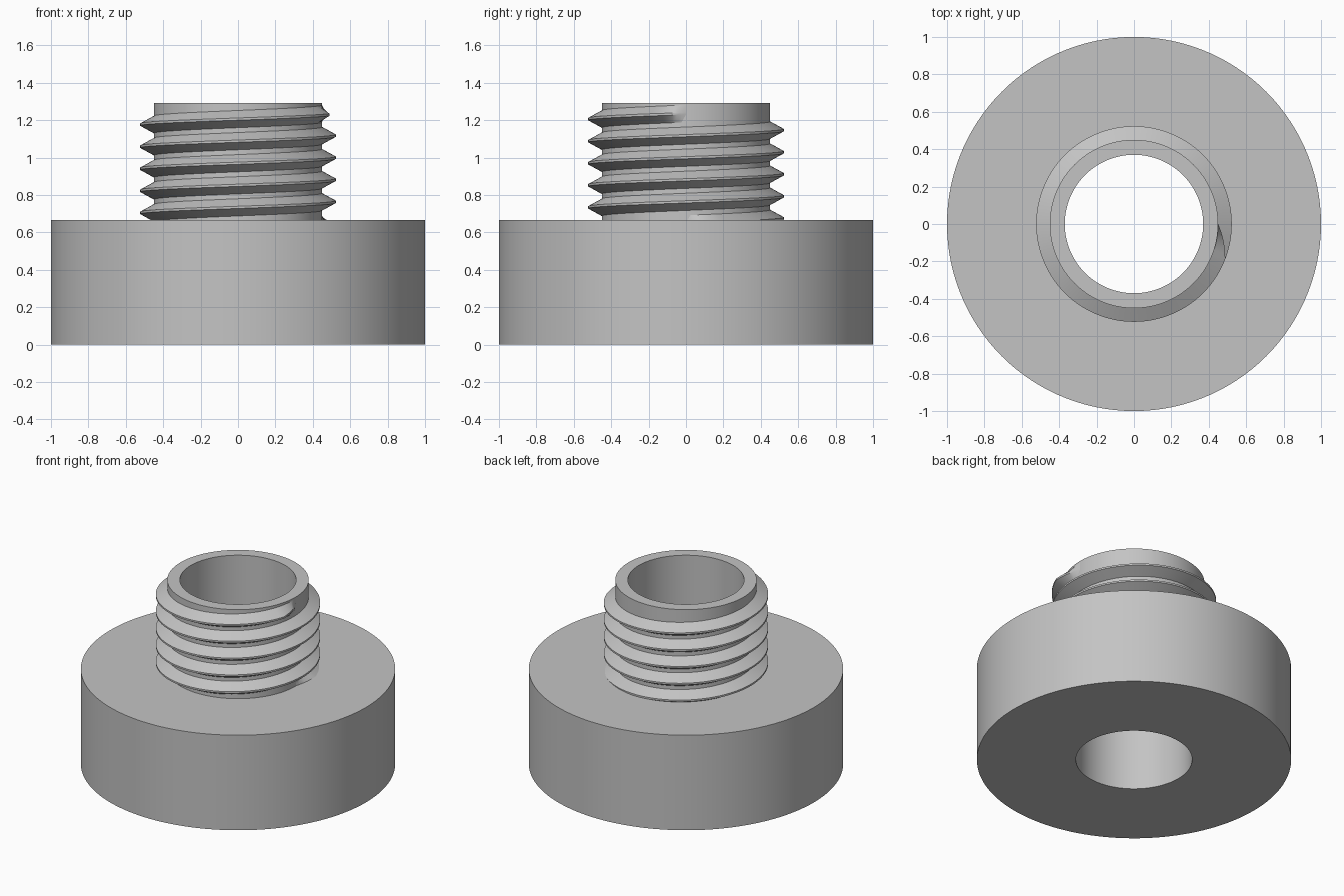
import bpy, bmesh, math

cube = bpy.data.objects.get("Cube")
if cube:
    bpy.data.objects.remove(cube, do_unlink=True)

STEPS = 120                  # segments per full turn
BORE, NECK, CREST, FLANGE = 0.37, 0.45, 0.523, 1.0
FLANGE_TOP, TOP = 0.667, 1.292
PITCH, TURNS, START_Z = 0.118, 5, 0.645
HALF_ROOT, HALF_CREST = 0.046, 0.006
TAPER = math.radians(21)     # run-out at both thread ends

grey = bpy.data.materials.new("plain grey")
grey.use_nodes = True
colour = (0.55, 0.55, 0.55, 1)
grey.diffuse_color = colour
grey.node_tree.nodes["Principled BSDF"].inputs["Base Color"].default_value = colour


def ring(bm, profile, angle, lift=0.0):
    """Place an (r, z) profile at an angle about the z axis."""
    return [bm.verts.new((r * math.cos(angle), r * math.sin(angle), z + lift))
            for r, z in profile]


def bridge(bm, a, b):
    """Join two closed rings with quads."""
    n = len(a)
    for i in range(n):
        j = (i + 1) % n
        bm.faces.new((a[i], b[i], b[j], a[j]))


def finish(bm, name):
    bmesh.ops.recalc_face_normals(bm, faces=bm.faces[:])
    mesh = bpy.data.meshes.new(name)
    bm.to_mesh(mesh)
    bm.free()
    mesh.materials.append(grey)
    obj = bpy.data.objects.new(name, mesh)
    bpy.context.collection.objects.link(obj)
    bpy.ops.object.select_all(action="DESELECT")
    obj.select_set(True)
    bpy.context.view_layer.objects.active = obj
    bpy.ops.object.shade_smooth_by_angle(angle=math.radians(25))


# Flange and hollow neck, revolved as one body
bm = bmesh.new()
body = [(BORE, 0), (FLANGE, 0), (FLANGE, FLANGE_TOP),
        (NECK, FLANGE_TOP), (NECK, TOP), (BORE, TOP)]
rings = [ring(bm, body, math.tau * i / STEPS) for i in range(STEPS)]
for i in range(STEPS):
    bridge(bm, rings[i], rings[(i + 1) % STEPS])
finish(bm, "flanged_body")

# Helical thread with tapered ends, rooted just inside the neck
bm = bmesh.new()
rings = []
for i in range(STEPS * TURNS + 1):
    angle = math.tau * i / STEPS
    end = min(angle, math.tau * TURNS - angle)
    crest = NECK + (CREST - NECK) * min(1, end / TAPER)
    inner = NECK - 0.01
    tooth = [(inner, -HALF_ROOT), (NECK, -HALF_ROOT), (crest, -HALF_CREST),
             (crest, HALF_CREST), (NECK, HALF_ROOT), (inner, HALF_ROOT)]
    rings.append(ring(bm, tooth, angle, START_Z + PITCH * i / STEPS))
for a, b in zip(rings, rings[1:]):
    bridge(bm, a, b)
bm.faces.new(rings[0])
bm.faces.new(rings[-1])
finish(bm, "screw_thread")
